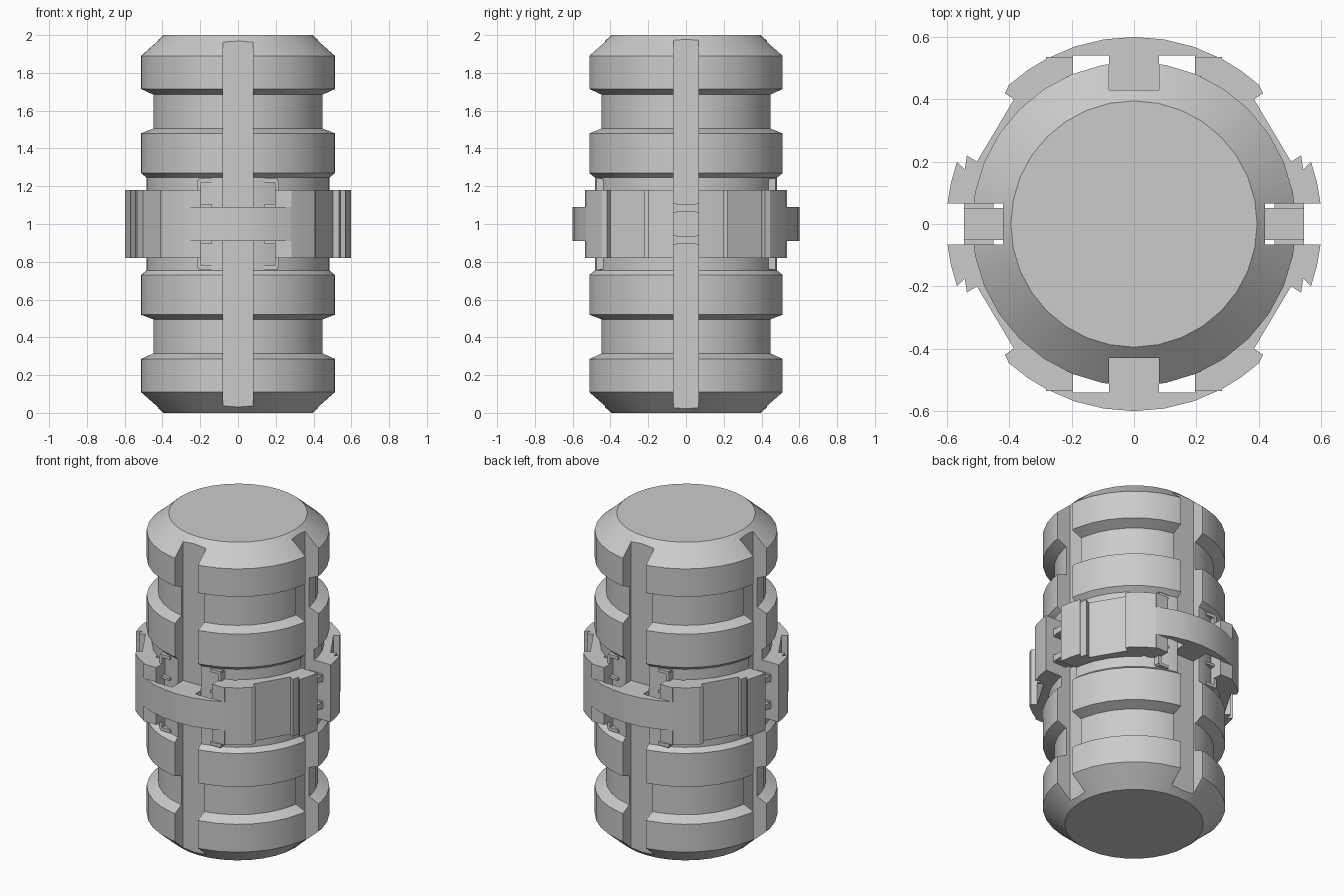
import bpy, bmesh, math

if "Cube" in bpy.data.objects:
    bpy.data.objects.remove(bpy.data.objects["Cube"])

SEG = 32


def finish(bm, name, smooth=True):
    bmesh.ops.recalc_face_normals(bm, faces=bm.faces[:])
    me = bpy.data.meshes.new(name)
    bm.to_mesh(me)
    bm.free()
    ob = bpy.data.objects.new(name, me)
    bpy.context.collection.objects.link(ob)
    if smooth:
        shade(ob)
    return ob


def shade(ob):
    bpy.ops.object.select_all(action='DESELECT')
    bpy.context.view_layer.objects.active = ob
    ob.select_set(True)
    bpy.ops.object.shade_smooth_by_angle(angle=math.radians(20))


def prism(bm, pts, z0, z1, sx=1, sy=1):
    """Extrude a plan outline from z0 to z1, optionally mirrored."""
    vs = [bm.verts.new((x * sx, y * sy, z0)) for x, y in pts]
    face = bm.faces.new(vs)
    ext = bmesh.ops.extrude_face_region(bm, geom=[face])
    up = [v for v in ext['geom'] if isinstance(v, bmesh.types.BMVert)]
    bmesh.ops.translate(bm, verts=up, vec=(0, 0, z1 - z0))


def rect(x0, x1, y0, y1):
    return [(x0, y0), (x1, y0), (x1, y1), (x0, y1)]


def arc(r, a0, a1, n):
    """Arc points between two angles in degrees."""
    angs = [math.radians(a0 + (a1 - a0) * i / n) for i in range(n + 1)]
    return [(r * math.cos(a), r * math.sin(a)) for a in angs]


QUADS = [(1, 1), (-1, 1), (1, -1), (-1, -1)]

# Ribbed barrel: half profile mirrored about z = 1
half = [(0.395, 0), (0.52, 0.11), (0.52, 0.285), (0.455, 0.315), (0.455, 0.495),
        (0.52, 0.52), (0.52, 0.73), (0.49, 0.755)]
profile = half + [(r, 2 - z) for r, z in reversed(half)]
bm = bmesh.new()
rings = [[bm.verts.new((r * math.cos(math.tau * i / SEG), r * math.sin(math.tau * i / SEG), z))
          for i in range(SEG)] for r, z in profile]
for a, b in zip(rings, rings[1:]):
    for i in range(SEG):
        j = (i + 1) % SEG
        bm.faces.new((a[i], a[j], b[j], b[i]))
bm.faces.new(rings[0])
bm.faces.new(rings[-1])
barrel = finish(bm, "barrel", smooth=False)

# Four long slots cut down the barrel
bm = bmesh.new()
for s in (1, -1):
    prism(bm, rect(-0.08, 0.08, 0.43, 0.8), -0.2, 2.2, 1, s)
    prism(bm, rect(0.42, 0.8, -0.065, 0.065), -0.2, 2.2, s, 1)
cutter = finish(bm, "slot_cutter", smooth=False)
cutter.hide_render = True
mod = barrel.modifiers.new("slots", 'BOOLEAN')
mod.operation = 'DIFFERENCE'
mod.solver = 'EXACT'
mod.object = cutter
bpy.context.view_layer.objects.active = barrel
bpy.ops.object.modifier_apply(modifier=mod.name)
bpy.data.objects.remove(cutter)
shade(barrel)

# Collar quarters with flat diagonal sides and hinge ridges
edge = math.degrees(math.acos(0.28 / 0.6))
outline = (arc(0.6, edge, 48, 2)
           + [(0.414, 0.419), (0.385, 0.40), (0.504, 0.20), (0.536, 0.22), (0.543, 0.175)]
           + arc(0.602, 19.4, 6.2, 2)
           + arc(0.475, 7.9, 53.9, 6))
bm = bmesh.new()
for sx, sy in QUADS:
    prism(bm, outline, 0.82, 1.18, sx, sy)
finish(bm, "collar_quarters")

# Front and back bands with a tongue filling the slot
band = (arc(0.6, edge, 180 - edge, 6)
        + [(-0.28, 0.45), (-0.195, 0.45), (-0.195, 0.54), (-0.08, 0.54), (-0.08, 0.428),
           (0.08, 0.428), (0.08, 0.54), (0.195, 0.54), (0.195, 0.45), (0.28, 0.45)])
bm = bmesh.new()
for s in (1, -1):
    prism(bm, band, 0.91, 1.09, 1, s)
finish(bm, "collar_bands")

# Lugs above and below each band, and small hooked clips behind them
lugs, clips = bmesh.new(), bmesh.new()
for sx, sy in QUADS:
    for m in (1, -1):
        def z(h):
            return 1 + m * h
        prism(lugs, rect(0.195, 0.282, 0.42, 0.535), z(0.09), z(0.18), sx, sy)
        prism(clips, rect(0.14, 0.21, 0.44, 0.475), z(0.22), z(0.24), sx, sy)
        prism(clips, rect(0.195, 0.215, 0.43, 0.475), z(0.17), z(0.23), sx, sy)
        prism(clips, rect(0.14, 0.22, 0.44, 0.48), z(0.09), z(0.105), sx, sy)
finish(lugs, "collar_lugs", smooth=False)
finish(clips, "retaining_clips", smooth=False)

# Pairs of links across the side slots
bm = bmesh.new()
for s in (1, -1):
    for m in (1, -1):
        zc = 1 + m * 0.085
        prism(bm, rect(0.415, 0.545, -0.052, 0.052), zc - 0.018, zc + 0.018, s, 1)
        for e in (1, -1):
            prism(bm, rect(0.45, 0.545, 0.05, 0.067), zc - 0.024, zc + 0.024, s, e)
finish(bm, "side_links", smooth=False)
